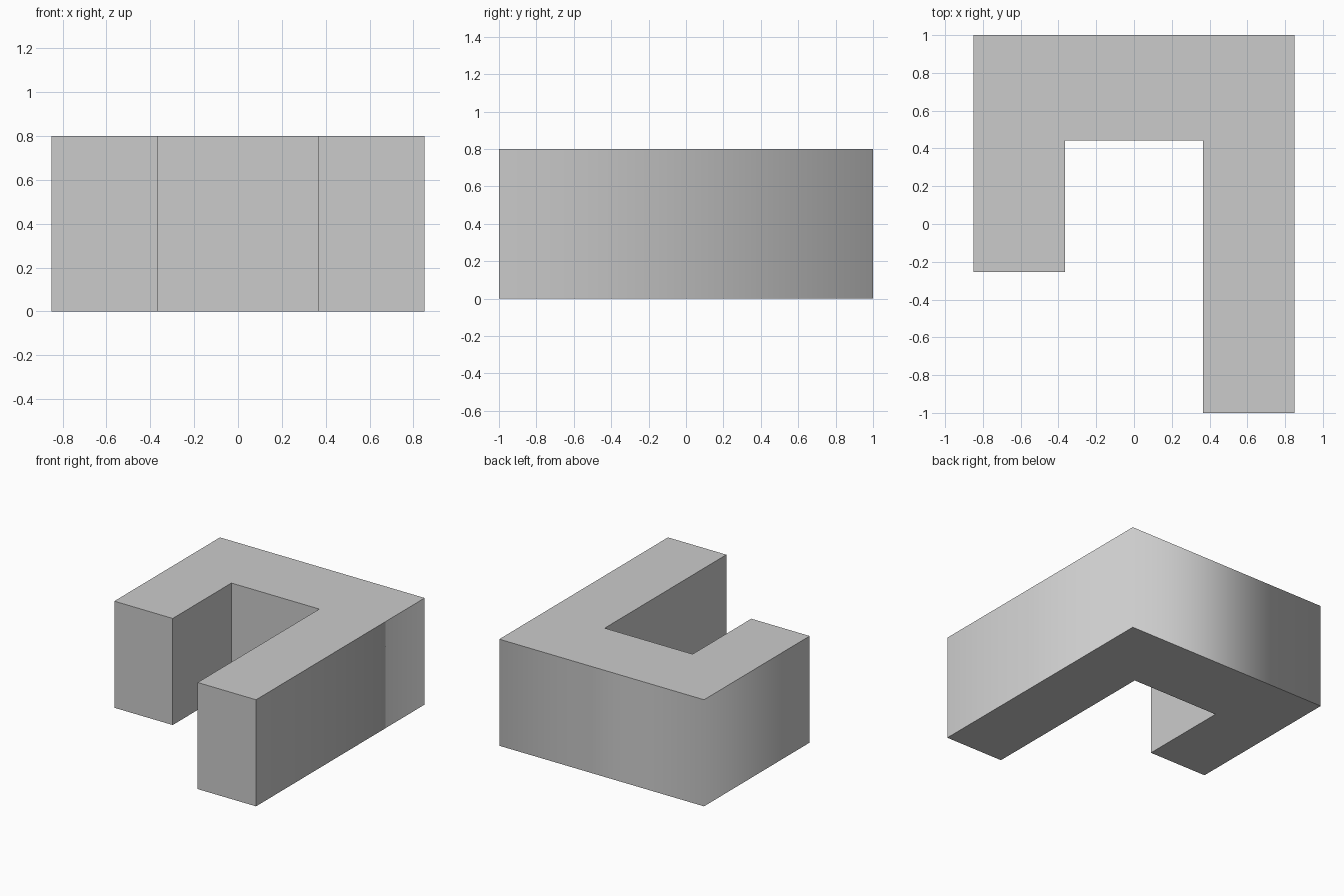
import bpy
import bmesh

default_cube = bpy.data.objects.get("Cube")
if default_cube:
    bpy.data.objects.remove(default_cube, do_unlink=True)

# Main dimensions
HALF_W, INNER_W = 0.85, 0.365
BACK, INNER_BACK = 1.0, 0.443
SHORT_END, LONG_END = -0.253, -1.0
HEIGHT = 0.8

# Single plain grey
grey = bpy.data.materials.new("plain grey")
grey.use_nodes = True
colour = (0.6, 0.6, 0.6, 1)
grey.diffuse_color = colour
grey.node_tree.nodes["Principled BSDF"].inputs["Base Color"].default_value = colour

# Hook outline, counter-clockwise seen from above
outline = [
    (HALF_W, LONG_END), (HALF_W, BACK),
    (-HALF_W, BACK), (-HALF_W, SHORT_END),
    (-INNER_W, SHORT_END), (-INNER_W, INNER_BACK),
    (INNER_W, INNER_BACK), (INNER_W, LONG_END),
]

# Extrude the outline into a solid block
bm = bmesh.new()
base = bm.faces.new([bm.verts.new((x, y, 0)) for x, y in outline])
lifted = bmesh.ops.extrude_face_region(bm, geom=[base], use_keep_orig=True)["geom"]
top_verts = [g for g in lifted if isinstance(g, bmesh.types.BMVert)]
bmesh.ops.translate(bm, verts=top_verts, vec=(0, 0, HEIGHT))
bmesh.ops.recalc_face_normals(bm, faces=bm.faces)

# Only the two outer back corners are shaded smoothly; all other edges are sharp
for face in bm.faces:
    face.smooth = True
for edge in bm.edges:
    a, b = (v.co for v in edge.verts)
    upright = abs(a.z - b.z) > 0.1
    edge.smooth = upright and a.y > BACK - 0.01

mesh = bpy.data.meshes.new("hook_block")
bm.to_mesh(mesh)
bm.free()
mesh.materials.append(grey)
block = bpy.data.objects.new("hook_block", mesh)
bpy.context.collection.objects.link(block)
